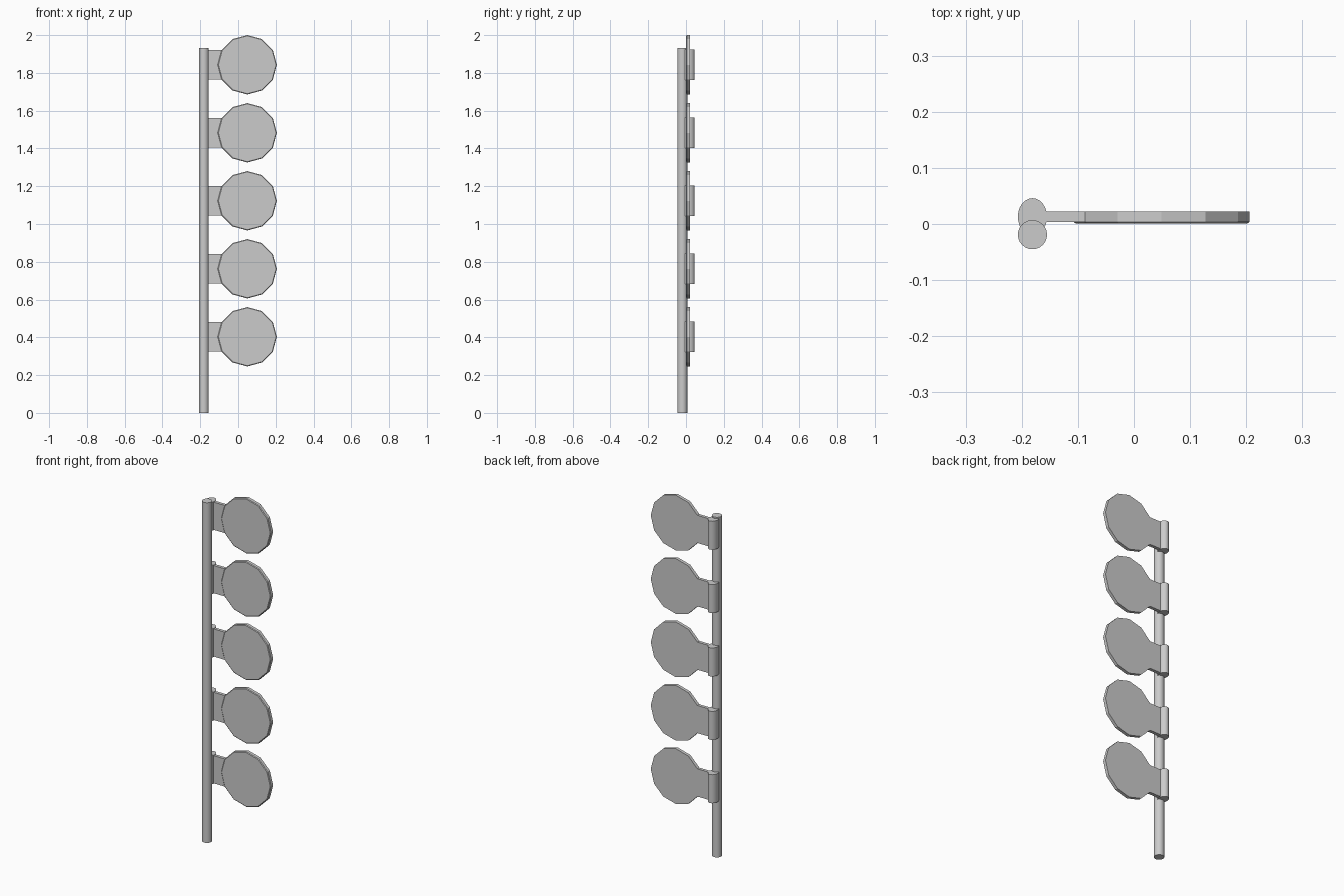
import bpy, bmesh
from math import sin, cos, radians

if "Cube" in bpy.data.objects:
    bpy.data.objects.remove(bpy.data.objects["Cube"])

POST_X = -0.181
DISC_X, DISC_R = 0.049, 0.157
TOP_Z, STEP = 1.843, 0.36


def tube(name, y, z0, z1, rx, ry, sides=24):
    """Upright cylinder with an elliptical section."""
    bpy.ops.mesh.primitive_cylinder_add(vertices=sides, radius=1, depth=1,
                                        location=(POST_X, y, (z0 + z1) / 2))
    ob = bpy.context.object
    ob.name = name
    ob.scale = (rx, ry, z1 - z0)
    bpy.ops.object.transform_apply(location=False, rotation=False, scale=True)
    bpy.ops.object.shade_smooth_by_angle(angle=radians(35))
    return ob


def ring(bm, r, y):
    return [bm.verts.new((DISC_X + r * cos(radians(30 * i)), y,
                          r * sin(radians(30 * i)))) for i in range(12)]


def plate_mesh():
    """Twelve-sided paddle with a side arm and a shallow raised front face."""
    bm = bmesh.new()
    # paddle outline: disc whose two left edges extend into the arm
    outline = [(DISC_X + DISC_R * cos(radians(a)), DISC_R * sin(radians(a)))
               for a in range(-150, 151, 30)]
    half = DISC_R / 2
    outline += [(POST_X + 0.01, half), (POST_X + 0.01, -half)]
    face = bm.faces.new([bm.verts.new((x, 0.004, z)) for x, z in outline])
    ext = bmesh.ops.extrude_face_region(bm, geom=[face], use_keep_orig=True)
    moved = [g for g in ext["geom"] if isinstance(g, bmesh.types.BMVert)]
    bmesh.ops.translate(bm, verts=moved, vec=(0, 0.018, 0))
    # raised front face, tapering slightly
    back, front = ring(bm, DISC_R, 0.004), ring(bm, DISC_R - 0.004, 0.001)
    bm.faces.new(front)
    for i in range(12):
        j = (i + 1) % 12
        bm.faces.new((back[i], back[j], front[j], front[i]))
    bmesh.ops.remove_doubles(bm, verts=bm.verts, dist=0.0001)
    bmesh.ops.recalc_face_normals(bm, faces=bm.faces)
    me = bpy.data.meshes.new("paddle")
    bm.to_mesh(me)
    bm.free()
    return me


# Upright post
tube("post", -0.019, 0, 1.932, 0.026, 0.026)

# Five paddles, each with an oval mounting sleeve behind the post
mesh = plate_mesh()
for k in range(5):
    z = TOP_Z - k * STEP
    paddle = bpy.data.objects.new(f"paddle_{k + 1}", mesh)
    paddle.location.z = z
    bpy.context.collection.objects.link(paddle)
    tube(f"sleeve_{k + 1}", 0.013, z - 0.081, z + 0.081, 0.026, 0.033)
